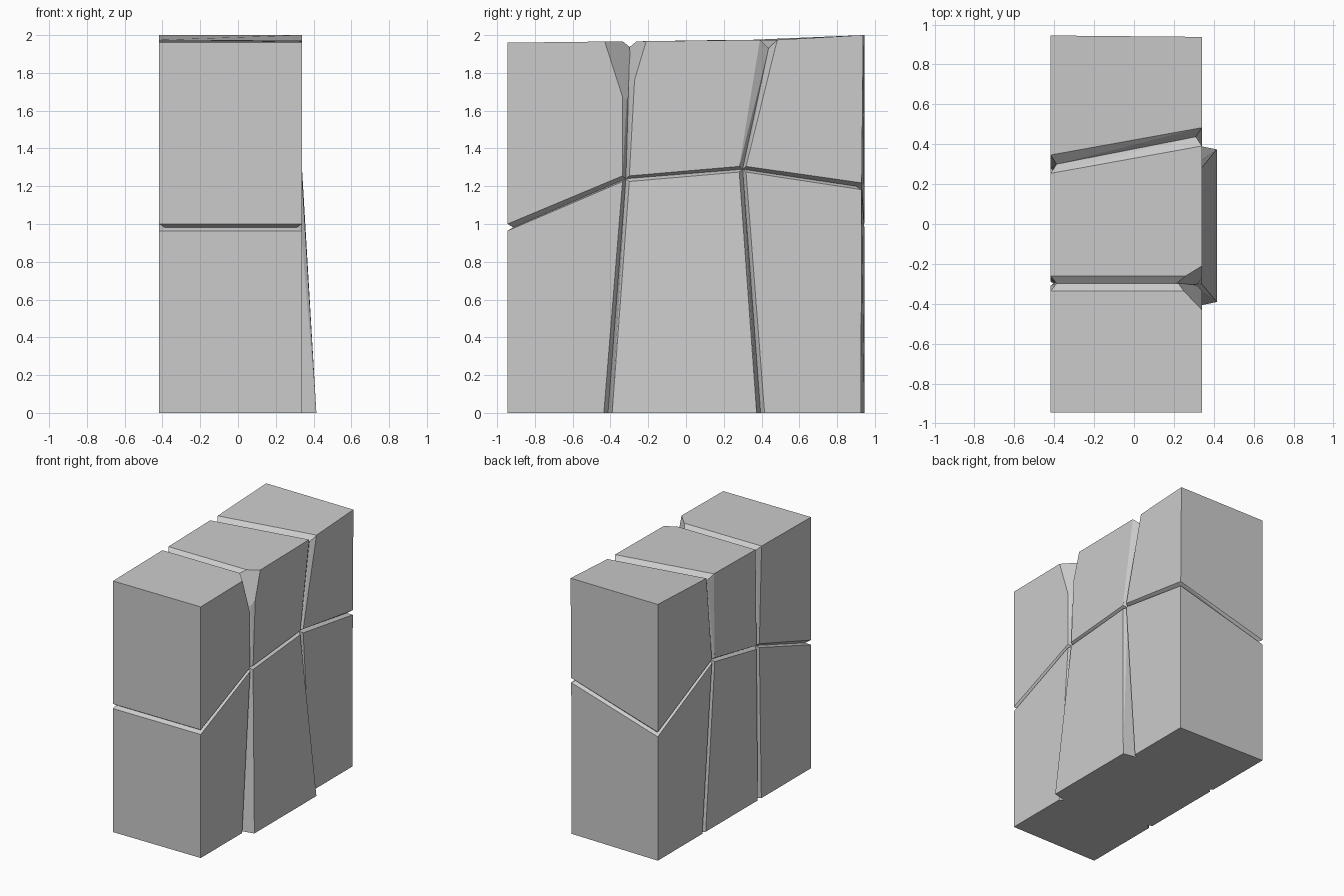
import bpy, bmesh
from mathutils import Vector

if "Cube" in bpy.data.objects:
    bpy.data.objects.remove(bpy.data.objects["Cube"])

XL, XR, DEPTH = -0.418, 0.34, 0.03

# Joint nodes: left face (y, z), right face (y, z), half gap (y, z),
# shift to the groove floor (y, z) or None for plain outer corners
NODES = {
    "front_bottom": ((-0.945, 0), (-0.945, 0), (0, 0), None),
    "front_mid": ((-0.945, 0.982), (-0.945, 0.982), (0, 0.018), (DEPTH, 0)),
    "front_top": ((-0.945, 1.96), (-0.945, 1.96), (0, 0), None),
    "a_bottom": ((-0.31, 0), (-0.413, 0), (0.022, 0), (0, 0)),
    "a_mid": ((-0.29, 1.20), (-0.318, 1.24), (0.018, 0.015), (0, 0)),
    "a_top": ((-0.298, 1.967), (-0.298, 1.967), (0.037, 0), (0, -DEPTH)),
    "b_bottom": ((0.375, 0), (0.395, 0), (0.021, 0), (0, 0)),
    "b_mid": ((0.26, 1.30), (0.30, 1.29), (0.018, 0.015), (0, 0)),
    "b_top": ((0.30, 1.975), (0.437, 1.975), (0.046, 0), (0, -0.045)),
    "back_bottom": ((0.945, 0), (0.926, 0), (0, 0), None),
    "back_mid": ((0.945, 0.985), (0.93, 1.20), (0, 0.018), (-DEPTH, 0)),
    "back_top": ((0.945, 2.0), (0.938, 2.0), (0, 0), None),
}
SIGNS = ((1, 1), (-1, 1), (-1, -1), (1, -1))


def hull(points):
    bm = bmesh.new()
    for p in points:
        bm.verts.new(p)
    res = bmesh.ops.convex_hull(bm, input=bm.verts[:])
    loose = {g for g in res["geom_interior"] + res["geom_unused"]
             if isinstance(g, bmesh.types.BMVert)}
    bmesh.ops.delete(bm, geom=list(loose), context="VERTS")
    return bm


def stone(name, corners, foot_x=XR, chip=None):
    pts = []
    for key, sign in zip(corners, SIGNS):
        left, right, gap, floor = NODES[key]
        for x, yz, inward in ((XL, left, DEPTH), (XR, right, -DEPTH)):
            y, z = yz
            # face corner, pulled back from the joint
            face_x = foot_x if (x == XR and z == 0) else x
            pts.append((face_x, y + sign[0] * gap[0], z + sign[1] * gap[1]))
            # groove floor on the joint itself
            if floor:
                pts.append((x + inward, y + floor[0], z + floor[1]))
    bm = hull(pts)
    # broken corner: slice off along a plane and close again
    if chip:
        p, q, r = (Vector(v) for v in chip)
        n = (q - p).cross(r - p)
        if n.dot(Vector((XR, -0.3, 2.0)) - p) < 0:
            n.negate()
        bmesh.ops.bisect_plane(bm, geom=bm.verts[:] + bm.edges[:] + bm.faces[:],
                               plane_co=p, plane_no=n, clear_outer=True)
        pts = [v.co.copy() for v in bm.verts]
        bm.free()
        bm = hull(pts)
    bmesh.ops.dissolve_limit(bm, angle_limit=0.02, verts=bm.verts[:], edges=bm.edges[:])
    bmesh.ops.recalc_face_normals(bm, faces=bm.faces[:])
    mesh = bpy.data.meshes.new(name)
    bm.to_mesh(mesh)
    bm.free()
    bpy.context.collection.objects.link(bpy.data.objects.new(name, mesh))


# Lower course; the middle stone bulges outward at its foot
stone("lower_front_stone", ("front_bottom", "a_bottom", "a_mid", "front_mid"))
stone("lower_middle_stone", ("a_bottom", "b_bottom", "b_mid", "a_mid"), foot_x=0.415)
stone("lower_back_stone", ("b_bottom", "back_bottom", "back_mid", "b_mid"))

# Upper course; two stones share a chipped corner on the right
stone("upper_front_stone", ("front_mid", "a_mid", "a_top", "front_top"),
      chip=((XR, -0.43, 1.965), (XR, -0.335, 1.67), (0.235, -0.315, 1.95)))
stone("upper_middle_stone", ("a_mid", "b_mid", "b_top", "a_top"),
      chip=((XR, -0.21, 1.97), (XR, -0.30, 1.67), (0.235, -0.28, 1.95)))
stone("upper_back_stone", ("b_mid", "back_mid", "back_top", "b_top"))
